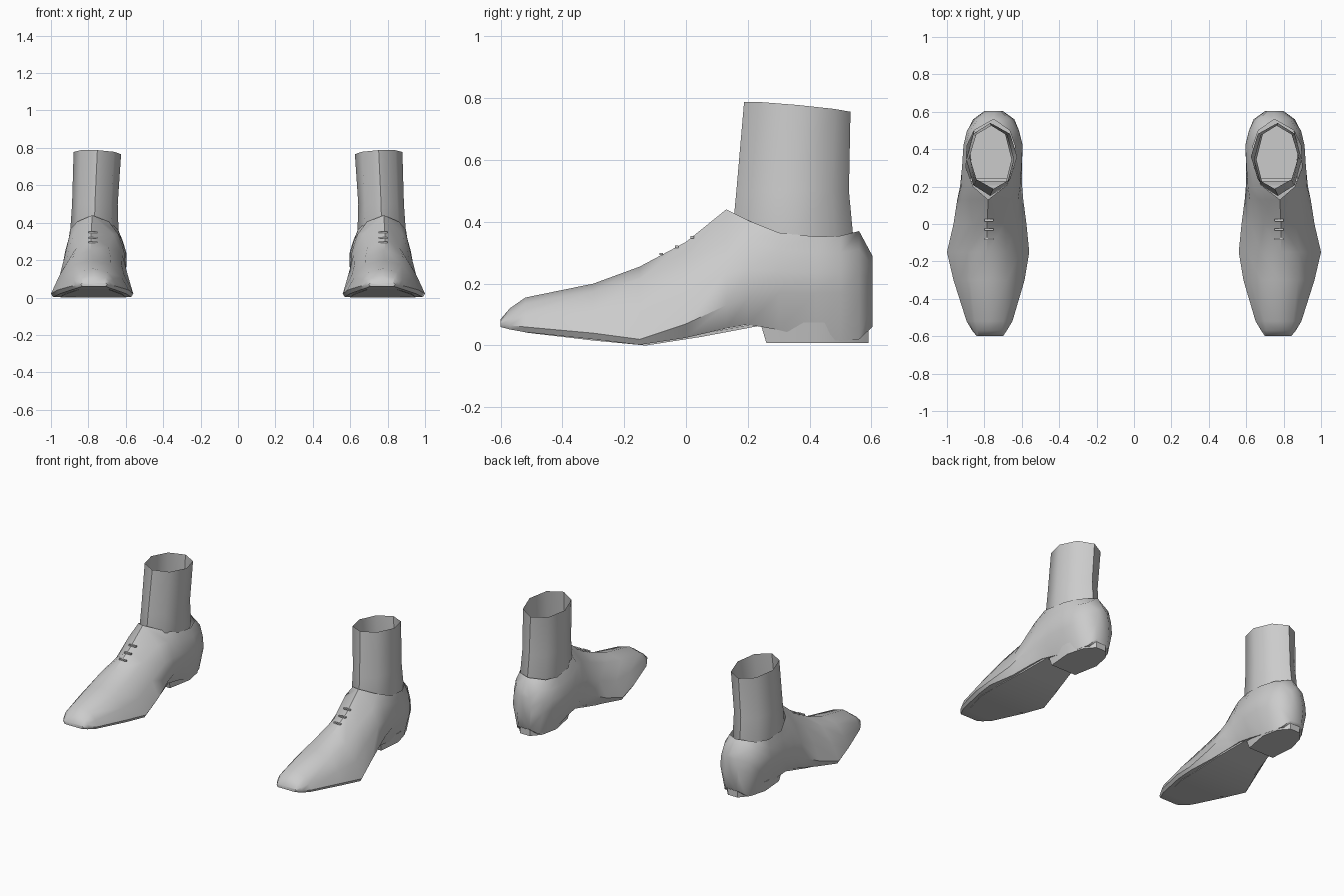
import bpy, bmesh, math

if "Cube" in bpy.data.objects:
    bpy.data.objects.remove(bpy.data.objects["Cube"])

leather = bpy.data.materials.new("plain grey")
leather.diffuse_color = (0.6, 0.6, 0.6, 1)
leather.use_nodes = True
leather.node_tree.nodes["Principled BSDF"].inputs["Base Color"].default_value = leather.diffuse_color


def finish(name, bm, angle=50):
    """Turn a bmesh into a smooth mirrored object (a left and a right copy)."""
    bmesh.ops.remove_doubles(bm, verts=bm.verts, dist=0.0005)
    bmesh.ops.recalc_face_normals(bm, faces=bm.faces)
    mesh = bpy.data.meshes.new(name)
    bm.to_mesh(mesh)
    bm.free()
    mesh.materials.append(leather)
    ob = bpy.data.objects.new(name, mesh)
    bpy.context.collection.objects.link(ob)
    bpy.ops.object.select_all(action='DESELECT')
    ob.select_set(True)
    bpy.context.view_layer.objects.active = ob
    bpy.ops.object.shade_smooth_by_angle(angle=math.radians(angle))
    ob.modifiers.new("pair", 'MIRROR').use_axis[0] = True
    return ob


def loft(sections, closed=False, cap_start=False, cap_end=False):
    """Skin a list of equal-length point rows."""
    bm = bmesh.new()
    rows = [[bm.verts.new(p) for p in s] for s in sections]
    n = len(rows[0])
    for a, b in zip(rows, rows[1:]):
        for i in range(n if closed else n - 1):
            j = (i + 1) % n
            bm.faces.new((a[i], a[j], b[j], b[i]))
    if cap_start:
        bm.faces.new(rows[0])
    if cap_end:
        bm.faces.new(rows[-1])
    return bm


def shoe_section(y, zb, zt, xin, xout, zw, zs, fs, cx, c, fb):
    """U-shaped section: collar edge, shoulder, widest line, sole edge and back up."""
    mid = (xin + xout) / 2

    def side(x, s):
        h = abs(x - mid)
        shoulder = cx + (mid - cx) * 0.5 + s * h * fs
        zm = zw + (zs - zw) * 0.5
        xm = (x + shoulder) / 2 + s * h * 0.06
        return [(cx + s * c, y, zt), (shoulder, y, zs), (xm, y, zm),
                (x, y, zw), (mid + s * h * fb, y, zb)]
    return side(xin, -1) + side(xout, 1)[::-1]


# Shoe upper: stations from toe to heel, open at the collar
# y, bottom, top, inner x, outer x, widest z, shoulder z, shoulder, top x, opening, sole
stations = [
    (-.60, .06, .085, .70, .84, .07, .08, .80, .77, 0, .90),
    (-.57, .052, .12, .68, .865, .065, .105, .70, .77, 0, .90),
    (-.52, .043, .155, .65, .895, .06, .135, .62, .775, 0, .90),
    (-.30, .02, .20, .585, .965, .04, .175, .52, .78, 0, .93),
    (-.15, .002, .255, .56, 1.0, .02, .215, .46, .785, 0, .95),
    (0, .025, .335, .575, .965, .07, .27, .44, .785, 0, .85),
    (.13, .055, .44, .592, .945, .13, .34, .60, .78, 0, .75),
    (.20, .068, .405, .598, .93, .15, .34, .78, .775, .085, .7),
    (.30, .05, .365, .60, .915, .17, .31, .90, .77, .128, .7),
    (.42, .02, .352, .595, .905, .17, .30, .92, .765, .128, .7),
    (.50, .015, .355, .615, .89, .17, .30, .90, .76, .095, .7),
    (.56, .02, .37, .64, .86, .17, .31, .75, .75, 0, .7),
    (.603, .06, .29, .70, .80, .15, .26, .70, .745, 0, .8),
]
shoe = loft([shoe_section(*s) for s in stations], cap_start=True, cap_end=True)
finish("shoe_upper", shoe)

# Sole: thin plate under ball and arch
sole = []
for y, z, x0, x1 in [(-.52, .042, .69, .85), (-.30, .016, .62, .93), (-.13, 0, .60, .95),
                     (.05, .028, .62, .91), (.23, .062, .66, .87)]:
    sole.append([(x0, y, z), (x1, y, z), (x1, y, z + .01), (x0, y, z + .01)])
finish("sole", loft(sole, True, True, True), 30)

# Heel block
outline = [(.66, .25), (.87, .25), (.885, .42), (.85, .53), (.79, .59),
           (.71, .59), (.65, .53), (.625, .42)]
heel = [[(.757 + (x - .757) * k, y + dy * (y < .3), z) for x, y in outline]
        for z, k, dy in [(.008, .86, .01), (.075, .95, -.01)]]
finish("heel_block", loft(heel, True, True, True), 30)

# Sock: open tube round the ankle
SIDES = 8
rings = [  # height, centre x, centre y, half width, half depth, slope of rim
    (.28, .77, .345, .115, .19, 0),
    (.36, .768, .345, .129, .195, 0),
    (.50, .765, .345, .122, .182, 0),
    (.772, .752, .36, .127, .172, -.016),
]
sock = []
for z, cx, cy, hw, hd, slope in rings:
    ring = []
    for i in range(SIDES):
        a = math.tau * i / SIDES
        s, c = math.sin(a), math.cos(a)
        ring.append((cx + hw * c, cy + hd * s, z + slope * s + (.006 * c if slope else 0)))
    sock.append(ring)
finish("sock", loft(sock, True), 60)

# Laces: three tiny bars across the instep
for n, (y, z) in enumerate([(-.08, .296), (-.03, .320), (.02, .350)]):
    bm = bmesh.new()
    bmesh.ops.create_cube(bm, size=1)
    for v in bm.verts:
        v.co = (.775 + v.co.x * .05, y + v.co.y * .012, z + v.co.z * .008)
    finish(f"lace_{n + 1}", bm, 30)
